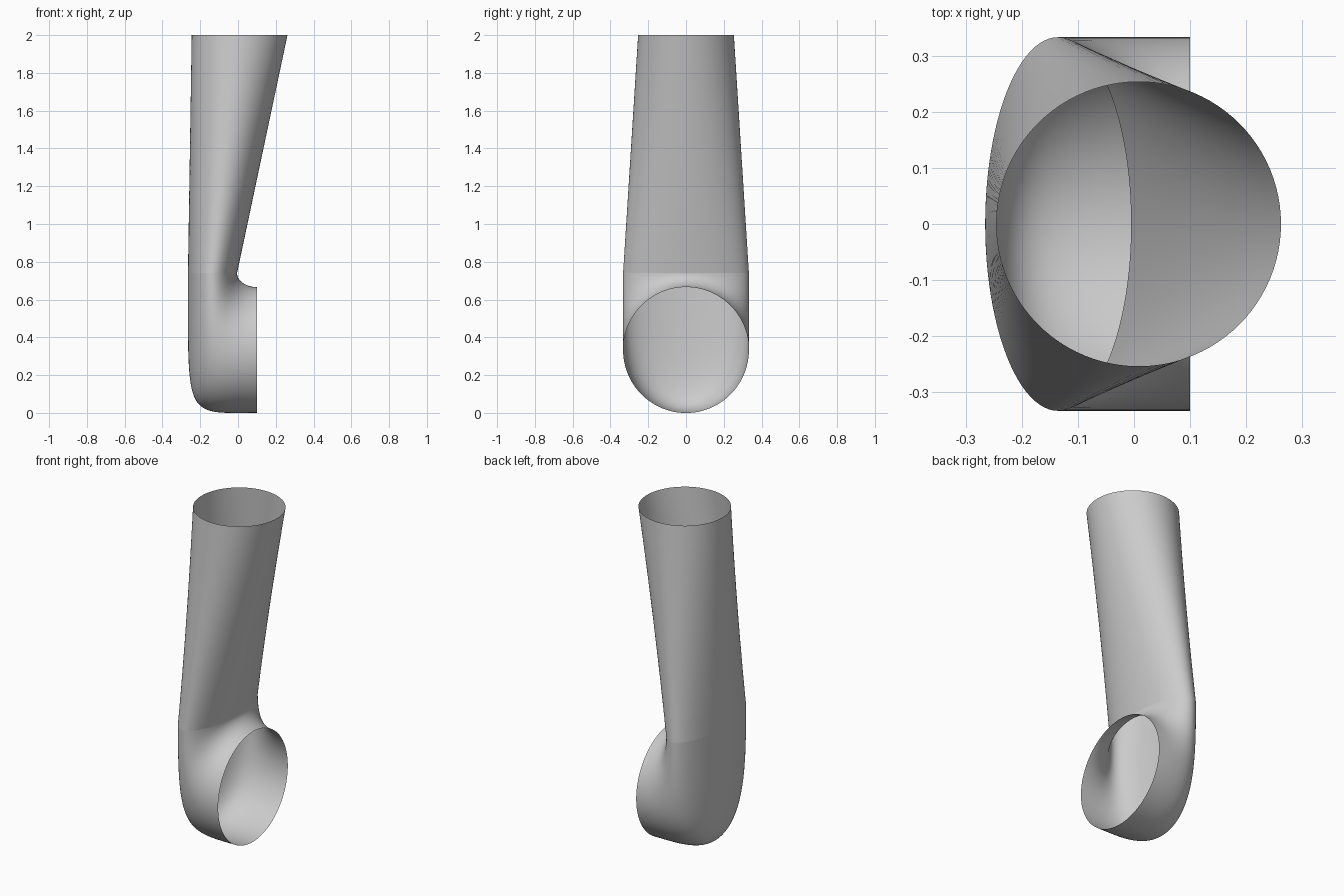
import bpy, math
from mathutils import Vector

if "Cube" in bpy.data.objects:
    bpy.data.objects.remove(bpy.data.objects["Cube"])

N = 96        # points around each section
R = 0.333     # outlet radius and half-width of the throat


def ring(fn):
    return [fn(math.cos(2 * math.pi * i / N), math.sin(2 * math.pi * i / N)) for i in range(N)]


def loft(name, rings):
    verts = [p for r in rings for p in r]
    faces = []
    for j in range(len(rings) - 1):
        for i in range(N):
            k = (i + 1) % N
            faces.append((j * N + i, j * N + k, (j + 1) * N + k, (j + 1) * N + i))
    me = bpy.data.meshes.new(name)
    me.from_pydata(verts, [], faces)
    me.update()
    ob = bpy.data.objects.new(name, me)
    bpy.context.collection.objects.link(ob)
    for p in me.polygons:
        p.use_smooth = True
    return ob


# Key sections: round inlet, flat elliptical throat, round outlet
def inlet(c, s):
    return Vector((0.0085 + 0.2535 * c, 0.2535 * s, 2.0))


def throat(c, s):
    return Vector((-0.135 + 0.13 * c, R * s, 0.74))


def outlet(c, s):
    return Vector((0.1, R * s, R + R * c))


# Each elbow streamline turns from vertical to horizontal, tighter on the outside
def elbow_point(t):
    def fn(c, s):
        a, d = throat(c, s), outlet(c, s)
        corner = Vector((a.x, a.y, d.z))
        k = 0.8 - 0.26 * c
        b, e = a.lerp(corner, k), d.lerp(corner, k)
        u = 1 - t
        return a * u**3 + b * 3 * u * u * t + e * 3 * u * t * t + d * t**3
    return fn


# Tapered upper pipe (straight ruled loft)
loft("upper_cone", [ring(lambda c, s: inlet(c, s).lerp(throat(c, s), j / 12)) for j in range(13)])

# Lower elbow with open outlet
loft("lower_elbow", [ring(elbow_point(j / 40)) for j in range(41)])
